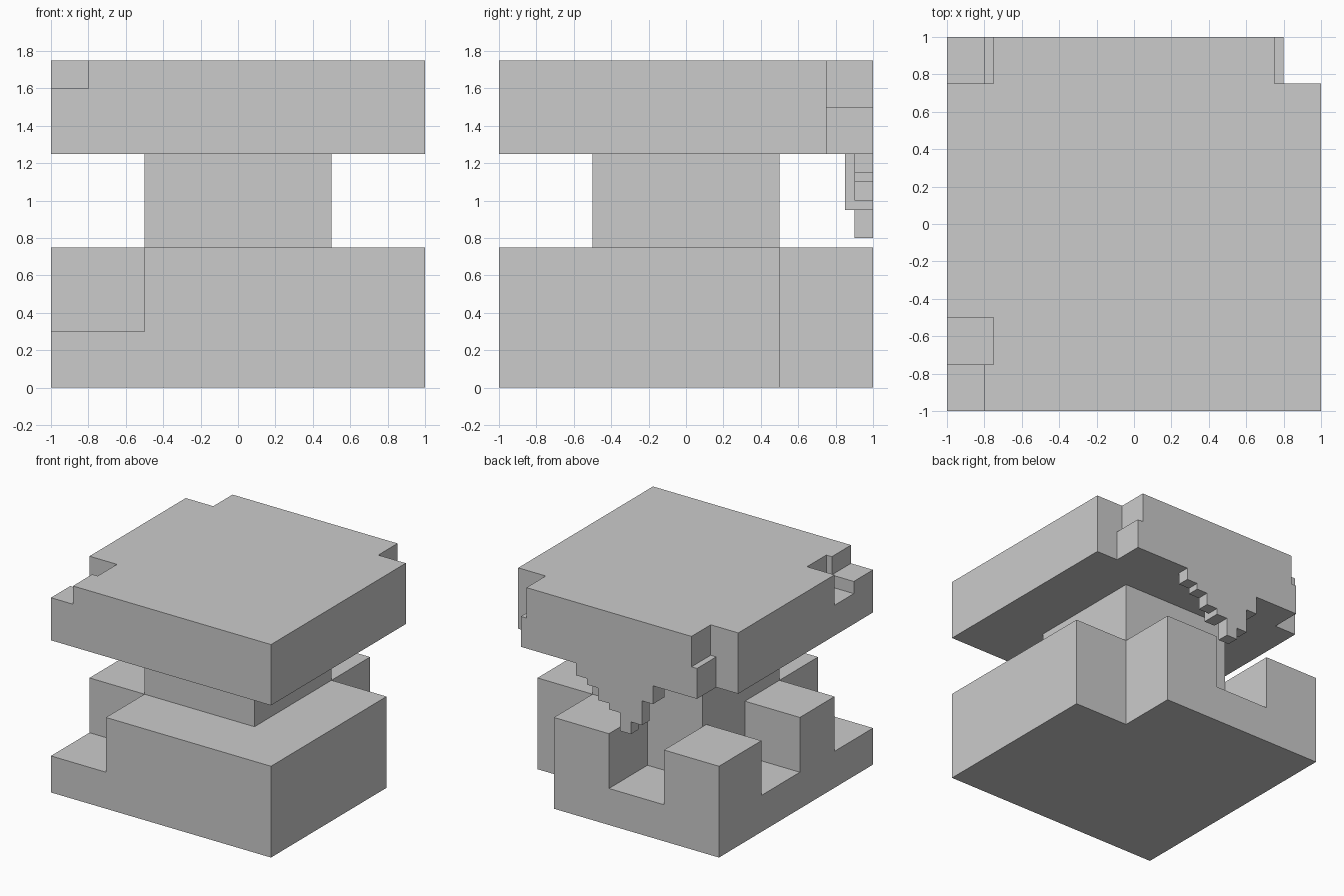
import bpy
import bmesh
from mathutils import Vector

if "Cube" in bpy.data.objects:
    bpy.data.objects.remove(bpy.data.objects["Cube"])


def box(name, lo, hi):
    """Axis-aligned box between two corners."""
    lo, hi = Vector(lo), Vector(hi)
    bm = bmesh.new()
    bmesh.ops.create_cube(bm, size=1)
    for v in bm.verts:
        v.co = Vector(c * s for c, s in zip(v.co, hi - lo)) + (lo + hi) / 2
    mesh = bpy.data.meshes.new(name)
    bm.to_mesh(mesh)
    bm.free()
    obj = bpy.data.objects.new(name, mesh)
    bpy.context.collection.objects.link(obj)
    return obj


def cut(target, lo, hi):
    """Remove a box-shaped notch from the target."""
    cutter = box("cutter", lo, hi)
    cutter.hide_render = True
    mod = target.modifiers.new("notch", 'BOOLEAN')
    mod.operation = 'DIFFERENCE'
    mod.solver = 'EXACT'
    mod.object = cutter
    bpy.context.view_layer.objects.active = target
    bpy.ops.object.modifier_apply(modifier=mod.name)
    bpy.data.objects.remove(cutter, do_unlink=True)


E = 1.2  # cutters reach past the outer faces

# Base block: missing back right corner and three shallow notches
base = box("base", (-1, -1, 0), (1, 1, 0.75))
cut(base, (0.5, 0.5, -0.2), (E, E, 1))
cut(base, (-E, -E, 0.3), (-0.5, -0.5, 1))
cut(base, (-E, -0.05, 0.3), (-0.5, 0.45, 1))
cut(base, (-0.5, 0.5, 0.3), (0, E, 1))

# Neck
box("neck", (-0.5, -0.5, 0.75), (0.5, 0.5, 1.25))

# Cap block: stepped back corners
cap = box("cap", (-1, -1, 1.25), (1, 1, 1.75))
for side in (-1, 1):
    for inner, bottom in ((0.8, 1), (0.75, 1.5)):
        xs = sorted((side * inner, side * E))
        cut(cap, (xs[0], 0.75, bottom), (xs[1], E, 2))

# Cap block: chipped front left corner and the notch beside it
cut(cap, (-E, -E, 1.6), (-0.8, -0.75, 2))
cut(cap, (-E, -0.75, 1.5), (-0.75, -0.5, 2))

# Hanging drip on the back: (bottom height, inner y) per column
drip = [(1.15, 0.9), (1.1, 0.9), (1.0, 0.9), (0.95, 0.85),
        (0.8, 0.9), (0.9, 0.9), (1.1, 0.85)]
for i, (bottom, inner) in enumerate(drip):
    right = 0.3 - 0.1 * i
    box(f"drip_{i + 1}", (right - 0.1, inner, bottom), (right, 1, 1.25))
